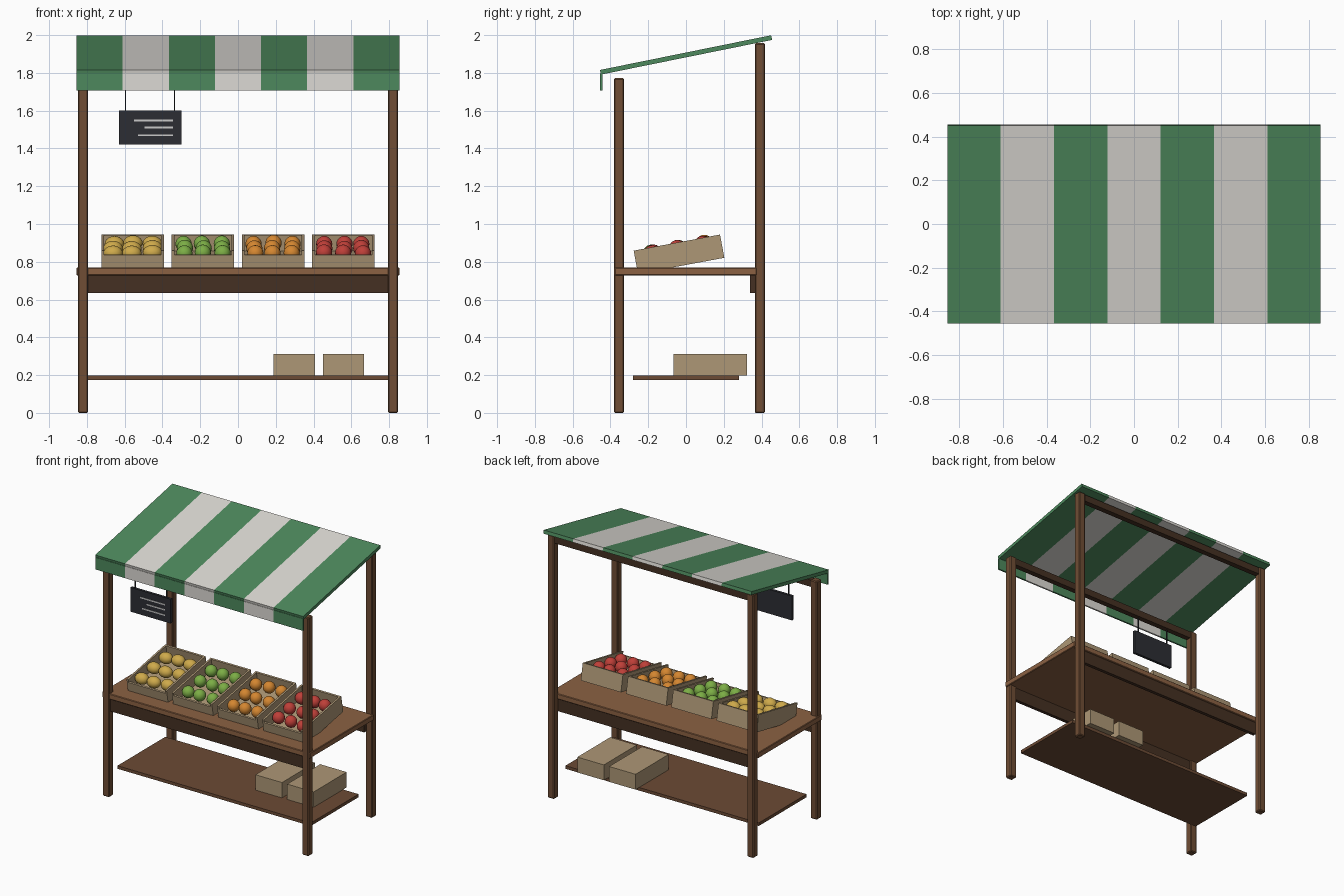
import bpy, bmesh, math, random
from mathutils import Matrix, Vector

if "Cube" in bpy.data.objects:
    bpy.data.objects.remove(bpy.data.objects["Cube"])

random.seed(4)


def mat(name, r, g, b):
    m = bpy.data.materials.new(name)
    m.diffuse_color = (r, g, b, 1)
    m.use_nodes = True
    m.node_tree.nodes["Principled BSDF"].inputs["Base Color"].default_value = m.diffuse_color
    return m


POST = mat("post_wood", 0.16, 0.075, 0.035)
TOP = mat("counter_wood", 0.26, 0.12, 0.055)
DARK = mat("dark_wood", 0.06, 0.03, 0.016)
SHELF = mat("shelf_wood", 0.15, 0.07, 0.035)
CRATE = mat("crate_wood", 0.42, 0.31, 0.18)
GREEN = mat("green_cloth", 0.075, 0.25, 0.11)
WHITE = mat("white_cloth", 0.72, 0.70, 0.66)
SLATE = mat("slate", 0.025, 0.027, 0.033)
CHALK = mat("chalk", 0.75, 0.75, 0.72)


def finish(name, bm, m, matrix=Matrix(), bevel=0):
    me = bpy.data.meshes.new(name)
    bm.to_mesh(me)
    bm.free()
    me.materials.append(m)
    ob = bpy.data.objects.new(name, me)
    ob.matrix_world = matrix
    bpy.context.collection.objects.link(ob)
    if bevel:
        mod = ob.modifiers.new("bevel", 'BEVEL')
        mod.width, mod.segments = bevel, 1
    return ob


def boxes(name, spans, m, matrix=Matrix(), bevel=0):
    """One object from (x0, x1, y0, y1, z0, z1) spans."""
    bm = bmesh.new()
    for x0, x1, y0, y1, z0, z1 in spans:
        t = Matrix.Translation(((x0 + x1) / 2, (y0 + y1) / 2, (z0 + z1) / 2))
        s = Matrix.Diagonal((x1 - x0, y1 - y0, z1 - z0, 1))
        bmesh.ops.create_cube(bm, size=1, matrix=t @ s)
    return finish(name, bm, m, matrix, bevel)


# Posts and the beams under the canopy
for label, y, h in (("front", -0.355, 1.772), ("back", 0.391, 1.957)):
    for side, x in (("left", -0.82), ("right", 0.82)):
        boxes(f"{label}_{side}_post",
              [(x - .027, x + .027, y - .027, y + .027, 0, h)], POST, bevel=0.006)
    boxes(f"{label}_canopy_beam",
          [(-.8, .8, y - .02, y + .02, h - .055, h - .005)], DARK)

# Counter, aprons and lower shelf
boxes("counter_top", [(-.855, .855, -.376, .374, .728, .769)], TOP, bevel=0.004)
for label, y in (("front", -0.352), ("back", 0.352)):
    boxes(f"{label}_apron", [(-.8, .8, y - .0125, y + .0125, .635, .73)], DARK)
boxes("lower_shelf", [(-.795, .795, -.28, .28, .175, .198)], SHELF)

# Closed boxes on the shelf
for i, x in enumerate((0.298, 0.559)):
    boxes(f"storage_box_{i + 1}", [(x - .109, x + .109, -.065, .322, .198, .312)], CRATE)

# Striped canopy and valance
slope = Matrix.Translation((0, 0, 1.895)) @ Matrix.Rotation(0.2, 4, 'X')
w = 1.71 / 7
for i in range(7):
    x0 = -0.855 + i * w
    cloth = WHITE if i % 2 else GREEN
    boxes(f"canopy_stripe_{i + 1}", [(x0, x0 + w, -.4625, .4625, -.0125, .0125)], cloth, slope)
    boxes(f"valance_stripe_{i + 1}", [(x0, x0 + w, -.455, -.443, 1.708, 1.797)], cloth)

# Hanging price board
boxes("price_board", [(-.63, -.298, -.365, -.345, 1.42, 1.60)], SLATE)
boxes("board_hangers", [(x - .003, x + .003, -.358, -.352, 1.59, 1.75)
                        for x in (-.596, -.337)], SLATE)
boxes("chalk_marks", [(x, -.344, -.368, -.364, z - .005, z + .005)
                      for x, z in ((-.55, 1.548), (-.494, 1.51), (-.53, 1.47))], CHALK)

# Tilted crates with a lower front board, each holding nine fruits
FRUIT = (("yellow", (0.62, 0.40, 0.07), (1.2, 1, .95)),
         ("green", (0.20, 0.42, 0.06), (1, 1, 1)),
         ("orange", (0.66, 0.24, 0.03), (1, 1, 1)),
         ("red", (0.52, 0.05, 0.04), (1, 1, 1)))
W, L, H, T = 0.165, 0.2325, 0.0625, 0.014
for i, (label, rgb, scale) in enumerate(FRUIT):
    tilt = Matrix.Translation((-0.558 + i * 0.372, -0.037, 0.84)) @ Matrix.Rotation(0.184, 4, 'X')
    boxes(f"{label}_fruit_crate", [
        (-W, -W + T, -L, L, -H, H), (W - T, W, -L, L, -H, H),
        (-W + T, W - T, L - T, L, -H, H), (-W + T, W - T, -L, -L + T, -H, .04),
        (-W + T, W - T, -L + T, L - T, -H, -.022)], CRATE, tilt)
    bm = bmesh.new()
    for r in range(3):
        for c in range(3):
            p = Vector(((c - 1) * 0.1 + random.uniform(-.006, .006),
                        (r - 1) * 0.138 + random.uniform(-.006, .006),
                        0.032 + random.uniform(-.003, .003)))
            bmesh.ops.create_uvsphere(bm, u_segments=16, v_segments=10, radius=0.043,
                                      matrix=Matrix.Translation(p) @ Matrix.Diagonal((*scale, 1)))
    for f in bm.faces:
        f.smooth = True
    finish(f"{label}_fruits", bm, mat(f"{label}_fruit", *rgb), tilt)
